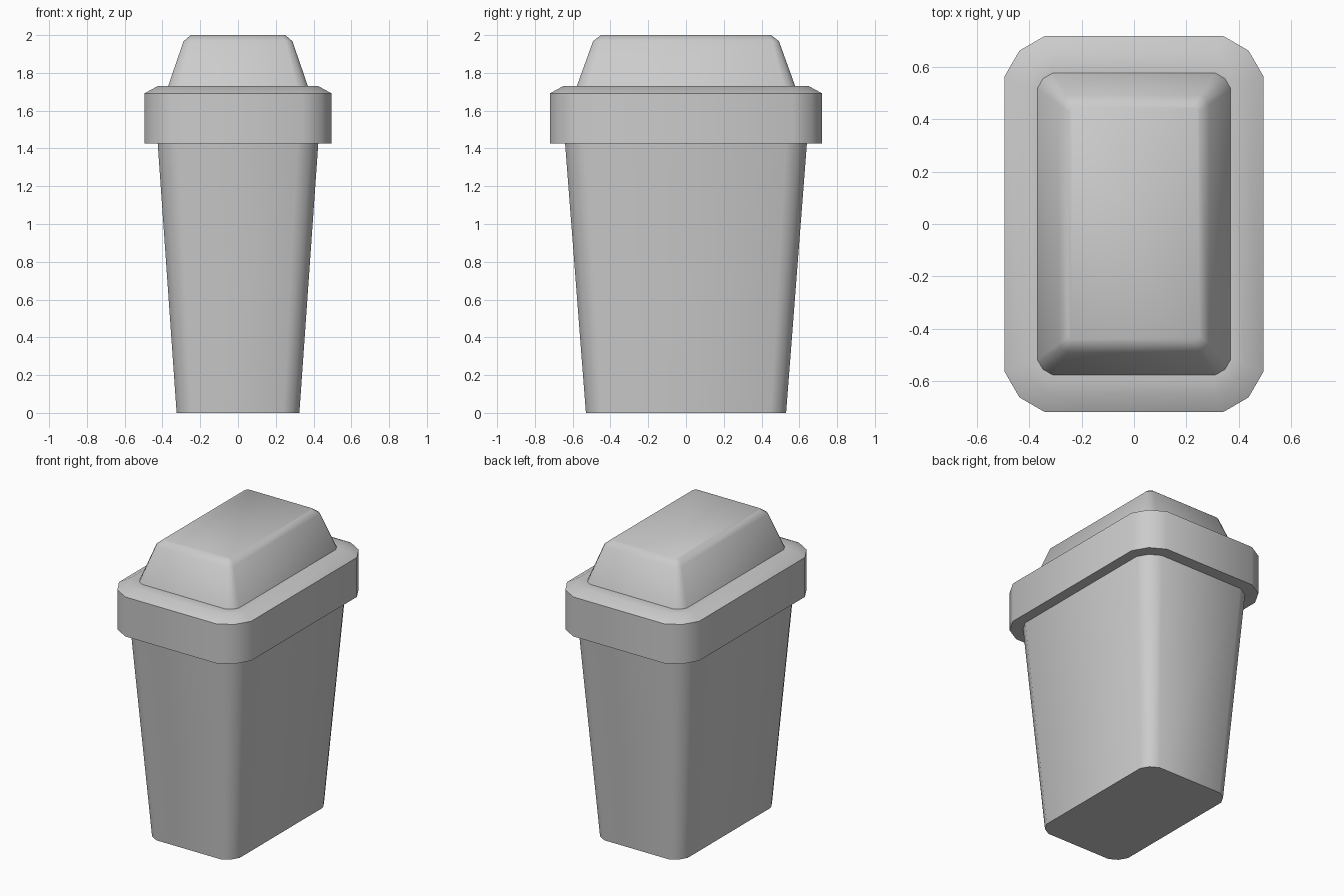
import bpy, bmesh, math

if "Cube" in bpy.data.objects:
    bpy.data.objects.remove(bpy.data.objects["Cube"])


def ring(bm, hx, hy, r, z):
    # Rectangle with three-point rounded corners, counter-clockwise
    m = 0.366 * r
    corner = [(hx, hy - r), (hx - m, hy - m), (hx - r, hy)]
    pts = corner + [(-x, y) for x, y in reversed(corner)]
    pts += [(-x, -y) for x, y in pts]
    return [bm.verts.new((x, y, z)) for x, y in pts]


def loft(name, sections, cap_bottom=False, cap_top=False):
    bm = bmesh.new()
    loops = [ring(bm, *s) for s in sections]
    for a, b in zip(loops, loops[1:]):
        n = len(a)
        for i in range(n):
            j = (i + 1) % n
            bm.faces.new((a[i], a[j], b[j], b[i]))
    if cap_bottom:
        bm.faces.new(loops[0][::-1])
    if cap_top:
        bm.faces.new(loops[-1])
    mesh = bpy.data.meshes.new(name)
    bm.to_mesh(mesh)
    bm.free()
    ob = bpy.data.objects.new(name, mesh)
    bpy.context.collection.objects.link(ob)
    bpy.ops.object.select_all(action='DESELECT')
    ob.select_set(True)
    bpy.context.view_layer.objects.active = ob
    bpy.ops.object.shade_smooth_by_angle(angle=math.radians(50))
    return ob


# Tapered bin body: half width, half depth, corner radius, height
loft("bin_body", [(0.325, 0.53, 0.085, 0), (0.425, 0.64, 0.11, 1.425)],
     cap_bottom=True)

# Overhanging rim with bevelled top edge
loft("lid_rim", [(0.425, 0.64, 0.11, 1.425),
                 (0.495, 0.72, 0.155, 1.425),
                 (0.495, 0.72, 0.155, 1.692),
                 (0.425, 0.65, 0.115, 1.73),
                 (0.37, 0.578, 0.06, 1.73)])

# Raised lid dome with softened top edge
loft("lid_dome", [(0.37, 0.578, 0.06, 1.73),
                  (0.288, 0.492, 0.035, 1.968),
                  (0.25, 0.45, 0.02, 2.0)], cap_top=True)
